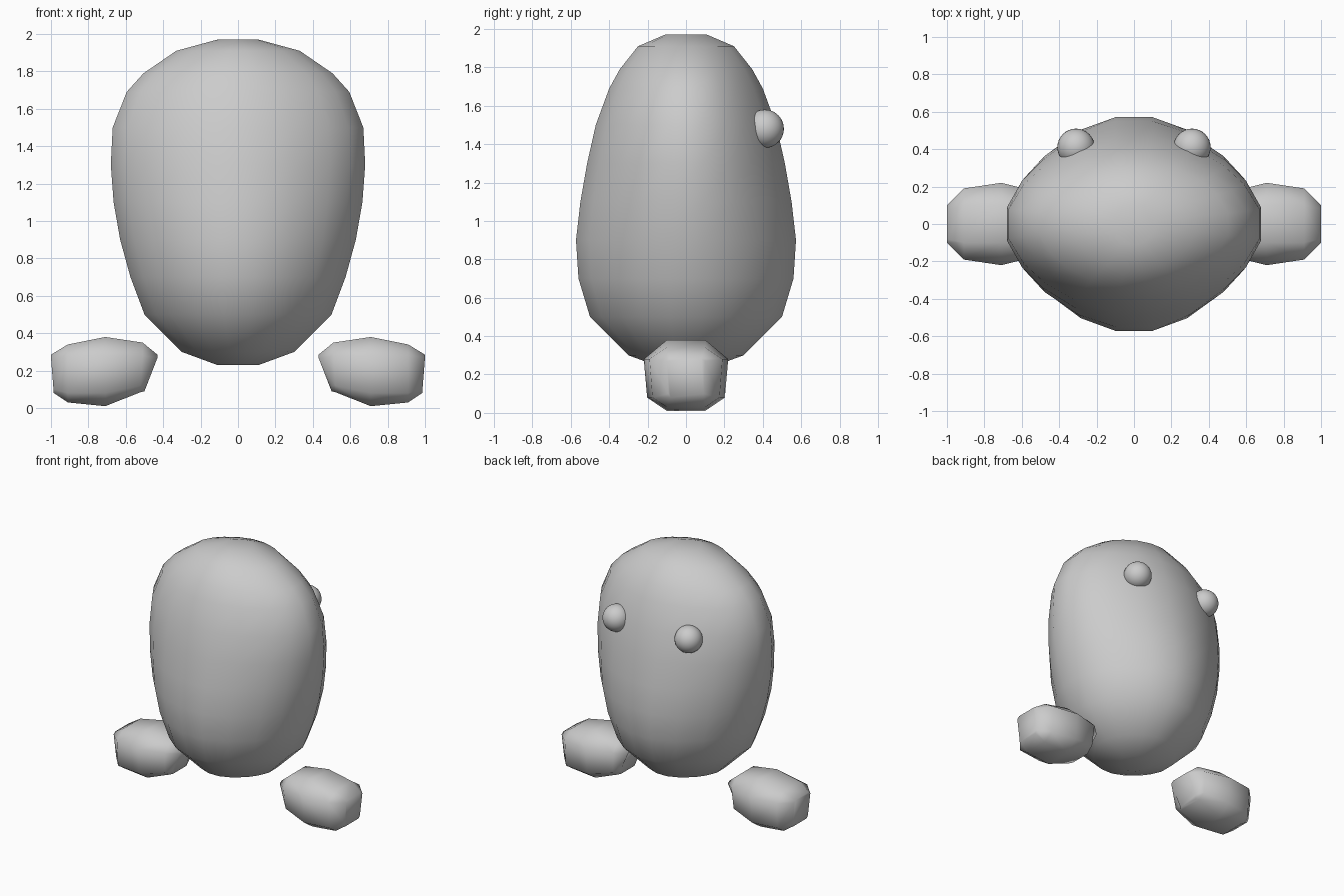
import bpy, bmesh

if "Cube" in bpy.data.objects:
    bpy.data.objects.remove(bpy.data.objects["Cube"])


def loft(name, rings):
    """Skin a list of closed rings, cap both ends, shade smooth."""
    bm = bmesh.new()
    loops = [[bm.verts.new(p) for p in ring] for ring in rings]
    n = len(loops[0])
    for a, b in zip(loops, loops[1:]):
        for i in range(n):
            j = (i + 1) % n
            bm.faces.new((a[i], a[j], b[j], b[i]))
    bm.faces.new(loops[0])
    bm.faces.new(loops[-1])
    bmesh.ops.recalc_face_normals(bm, faces=bm.faces)
    for f in bm.faces:
        f.smooth = True
    me = bpy.data.meshes.new(name)
    bm.to_mesh(me)
    bm.free()
    ob = bpy.data.objects.new(name, me)
    bpy.context.collection.objects.link(ob)
    return ob


def full_ring(quarter):
    """Mirror a quarter outline (running from +x to +y) into a full loop."""
    half = quarter + [(-x, y) for x, y in reversed(quarter)]
    return half + [(-x, -y) for x, y in half]


# Body: egg with rounded faceted cross-section (z, half width, half depth)
section = full_ring([(1, .17), (.88, .45), (.72, .66), (.45, .88), (.15, 1)])
profile = [(.23, .11, .11), (.30, .30, .30), (.50, .50, .50), (.70, .575, .56),
           (.90, .63, .573), (1.10, .665, .55), (1.30, .68, .515),
           (1.50, .67, .47), (1.69, .595, .40), (1.79, .505, .345),
           (1.91, .33, .25), (1.97, .11, .11)]
loft("body", [[(x * w, y * d, z) for x, y in section] for z, w, d in profile])

# Feet: octagonal sections along x
# (x at top, x at bottom, half depth, outer z low/high, shoulder z low/high)
stations = [(.43, .50, .10, .09, .285, .12, .27),
            (.51, .52, .17, .085, .35, .12, .28),
            (.71, .71, .22, .01, .38, .08, .28),
            (.91, .91, .19, .03, .34, .08, .28),
            (1.0, .985, .10, .08, .285, .10, .27)]
for side, label in ((1, "right"), (-1, "left")):
    rings = []
    for xt, xb, d, lo, hi, slo, shi in stations:
        f = min(.1, d * .8)
        up = [(xt, d, shi), (xt, f, hi), (xt, -f, hi), (xt, -d, shi)]
        down = [(xb, -d * .92, slo), (xb, -f, lo), (xb, f, lo), (xb, d * .92, slo)]
        rings.append([(side * x, y, z) for x, y, z in up + down])
    loft(label + "_foot", rings)

    # Eyes: small spheres half sunk into the body
    bpy.ops.mesh.primitive_uv_sphere_add(segments=32, ring_count=16, radius=.1,
                                         location=(side * .31, .41, 1.48))
    bpy.context.object.name = label + "_eye"
    bpy.ops.object.shade_smooth()
